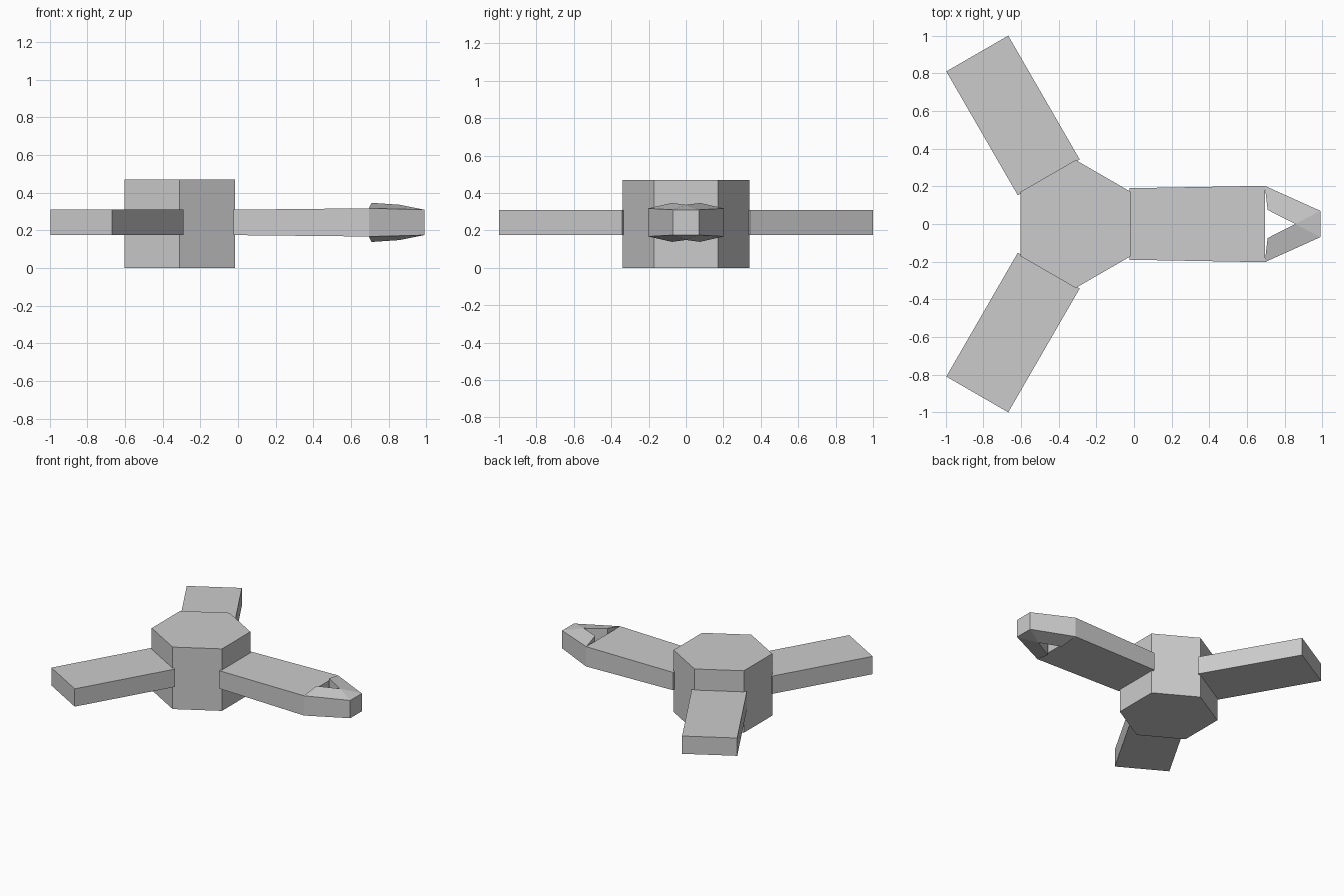
import bpy, bmesh, math

if "Cube" in bpy.data.objects:
    bpy.data.objects.remove(bpy.data.objects["Cube"])

HUB_X = -0.31     # hub axis
MID_Z = 0.2425    # height of the arm centreline


def finish(name, bm):
    bmesh.ops.recalc_face_normals(bm, faces=bm.faces)
    mesh = bpy.data.meshes.new(name)
    bm.to_mesh(mesh)
    bm.free()
    obj = bpy.data.objects.new(name, mesh)
    bpy.context.collection.objects.link(obj)
    return obj


def arm(name, x0, x1, start, end, angle=0):
    """Four-sided bar between two (half width, half height) sections, turned about the hub."""
    bm = bmesh.new()
    rings = []
    for x, (w, h) in ((x0, start), (x1, end)):
        rings.append([bm.verts.new((x, sy * w, sz * h))
                      for sy, sz in ((-1, -1), (1, -1), (1, 1), (-1, 1))])
    a, b = rings
    bm.faces.new(a)
    bm.faces.new(b)
    for i in range(4):
        j = (i + 1) % 4
        bm.faces.new((a[i], a[j], b[j], b[i]))
    obj = finish(name, bm)
    obj.location = (HUB_X, 0, MID_Z)
    obj.rotation_euler.z = angle
    return obj


# Hexagonal hub
bpy.ops.mesh.primitive_cylinder_add(vertices=6, radius=0.34, depth=0.47,
                                    location=(HUB_X, 0, 0.235))
hub = bpy.context.object
hub.name = "hub"
if not any(abs(v.co.x) < 1e-4 for v in hub.data.vertices):
    hub.rotation_euler.z = math.radians(30)

# Two plain arms and the flared gripper arm
section = (0.19, 0.0675)
arm("left_back_arm", 0.286, 1.046, section, section, math.radians(120))
arm("left_front_arm", 0.286, 1.046, section, section, math.radians(-120))
arm("gripper_arm", 0.285, 1.005, section, (0.203, 0.075))

# Gripper fingers: outline points as (x, y, half height), mirrored across y
outline = [(0.695, 0.203, 0.075), (0.71, 0.075, 0.104), (0.857, 0, 0.094),
           (0.99, 0.07, 0.0675), (0.99, 0, 0.0675)]
bm = bmesh.new()
top = [bm.verts.new((x, y, h)) for x, y, h in outline]
low = [bm.verts.new((x, y, -h)) for x, y, h in outline]
for side in (top, low):
    root, inner, meet, tip, centre = side
    bm.faces.new((root, inner, meet, tip))
    bm.faces.new((meet, tip, centre))
for i, j in ((0, 1), (1, 2), (3, 4), (0, 3)):
    bm.faces.new((top[i], top[j], low[j], low[i]))
fingers = finish("gripper_fingers", bm)
fingers.location.z = MID_Z
mirror = fingers.modifiers.new("mirror", 'MIRROR')
mirror.use_axis = (False, True, False)
